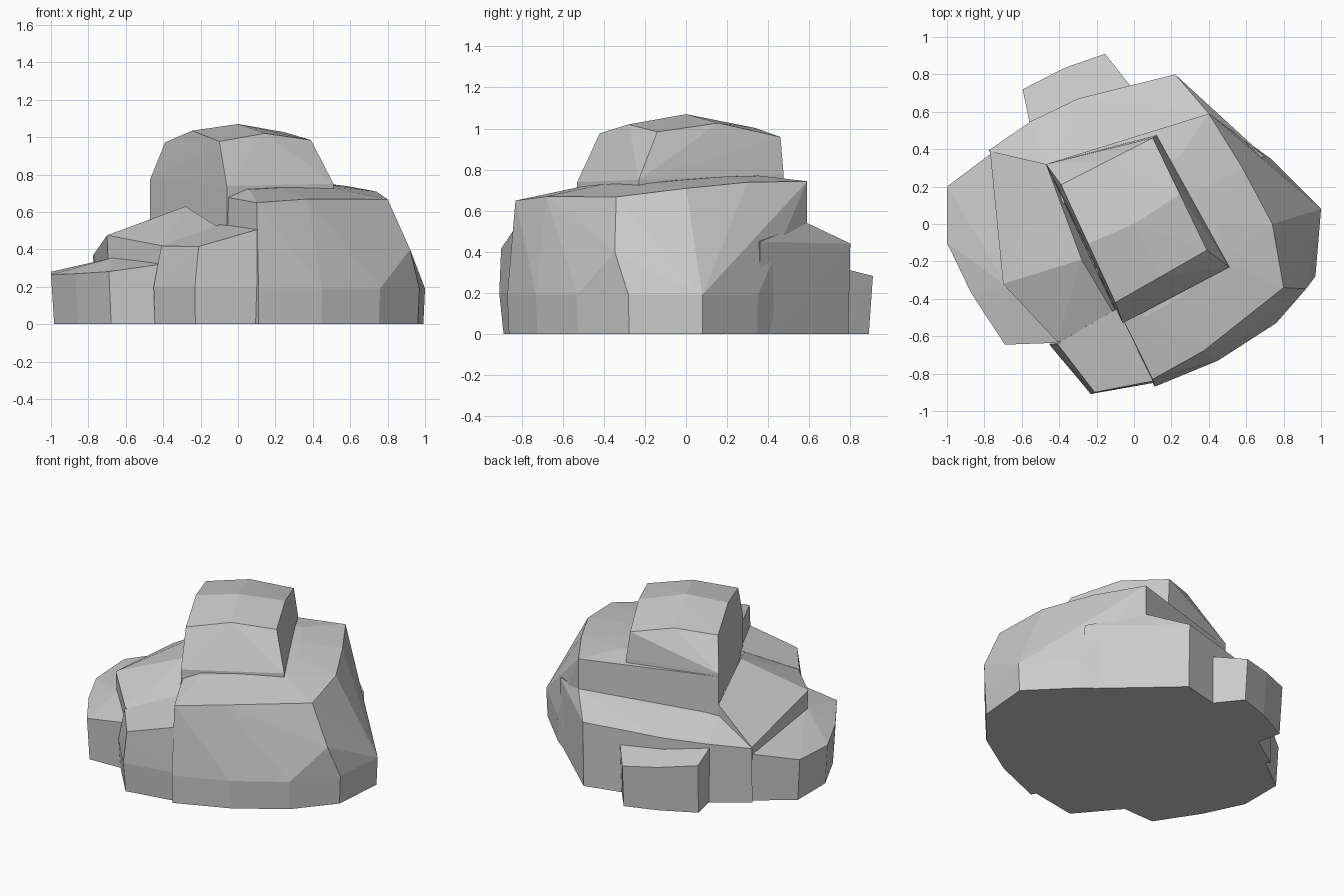
import bpy, bmesh

if "Cube" in bpy.data.objects:
    bpy.data.objects.remove(bpy.data.objects["Cube"])

parts = []


def slope(outline, h, sx=0, sy=0, dome=0):
    """Lift a plan outline onto a tilted or domed top surface."""
    return [(x, y, h + sx * x + sy * y - dome * (x * x + y * y)) for x, y in outline]


def flare(points, sx, sy, z):
    """Copy of a ring scaled about the middle and set at height z."""
    return [(p[0] * sx, p[1] * sy, z) for p in points]


def with_midpoints(ring):
    """Add the middle of every side to a ring."""
    mids = [((a[0] + b[0]) / 2, (a[1] + b[1]) / 2)
            for a, b in zip(ring, ring[1:] + ring[:1])]
    return ring + mids


def chunk(name, points):
    """Faceted convex stone chunk; grounded points reach a little below z = 0."""
    sink = 0.02 + 0.013 * len(parts)
    bm = bmesh.new()
    for x, y, z in points:
        bm.verts.new((x, y, z if z > 0 else -sink))
    res = bmesh.ops.convex_hull(bm, input=bm.verts[:])
    junk = {v for v in res["geom_interior"] + res["geom_unused"]
            if isinstance(v, bmesh.types.BMVert) and v.is_valid}
    bmesh.ops.delete(bm, geom=list(junk), context='VERTS')
    bmesh.ops.recalc_face_normals(bm, faces=bm.faces[:])
    mesh = bpy.data.meshes.new(name)
    bm.to_mesh(mesh)
    bm.free()
    ob = bpy.data.objects.new(name, mesh)
    bpy.context.collection.objects.link(ob)
    parts.append(ob)


# Large right-hand shoulder with a domed top and a spreading skirt
plan = [(.10, -.83), (.37, -.68), (.80, -.34), (.74, 0), (.58, .30), (.40, .59), (-.47, .32)]
inner = [(x * .6, y * .6) for x, y in plan]
skirt = [(.11, -.87), (.45, -.73), (.76, -.53), (.97, -.28), (1, .08), (.73, .35)]
chunk("layered_rock", slope(plan + inner, .775, 0, .05, .12)
      + flare(plan[:5], 1.15, 1.02, .40) + flare(skirt, 1, 1, .19)
      + flare(skirt, .99, .99, 0) + flare(plan[5:], 1, 1, 0))

# Tower: domed square top over a wider foot
plan = with_midpoints([(-.39, .21), (-.10, -.42), (.39, -.14), (.10, .46)])
foot = [(-.47, .32), (-.06, -.53), (.51, -.23), (.12, .475)]
chunk("tower", slope(plan + [(0, 0)], 1.07, dome=.5)
      + slope(foot, .76, 0, .04) + flare(foot, 1, 1, .5))

# Low ledge on the left
plan = [(-1, .20), (-1, -.10), (-.87, -.37), (-.69, -.645), (-.41, -.635), (-.1, -.1), (-.76, .38)]
chunk("left_ledge", slope(plan, .41, .14, .05) + [(-.67, -.34, .355)]
      + flare(plan, .98, .98, 0))

# Front chunk
plan = [(.10, -.84), (-.21, -.90), (-.41, -.64), (0, -.4)]
chunk("front_chunk", slope(plan, .648, .25, .2)
      + flare(plan, 1.1, 1.01, .2) + flare(plan, 1.08, .98, 0))

# Ridged step left of the tower
top = [(-.70, -.32, .475), (-.28, -.19, .63), (-.41, -.63, .42),
       (-.03, -.61, .47), (-.77, .39, .375), (-.47, .32, .56)]
chunk("left_step", top + flare(top, .98, .98, .1))

# Back step
top = [(.40, .59, .54), (.22, .80, .44), (-.30, .67, .42), (-.55, .55, .40),
       (-.775, .395, .37), (-.42, .10, .56), (.70, .36, .45)]
chunk("back_step", top + flare(top, 1, .985, 0))

# Small block at the back
plan = [(-.595, .72), (-.37, .835), (-.155, .91), (-.02, .74), (-.55, .50)]
chunk("back_block", slope(plan, .51, 0, -.25) + flare(plan, .98, .97, 0))

# Fuse the chunks into one stone
rock = parts.pop(0)
bpy.context.view_layer.objects.active = rock
for p in parts:
    mod = rock.modifiers.new("union", 'BOOLEAN')
    mod.operation = 'UNION'
    mod.solver = 'EXACT'
    mod.object = p
    bpy.ops.object.modifier_apply(modifier=mod.name)
for p in parts:
    bpy.data.objects.remove(p)

# Trim flat at ground level and close the underside
bm = bmesh.new()
bm.from_mesh(rock.data)
bmesh.ops.bisect_plane(bm, geom=bm.verts[:] + bm.edges[:] + bm.faces[:],
                       plane_co=(0, 0, 0), plane_no=(0, 0, 1), clear_inner=True)
bmesh.ops.remove_doubles(bm, verts=bm.verts[:], dist=0.0005)
bmesh.ops.holes_fill(bm, edges=[e for e in bm.edges if e.is_boundary], sides=0)
bmesh.ops.recalc_face_normals(bm, faces=bm.faces[:])
for f in bm.faces:
    f.smooth = False
bm.to_mesh(rock.data)
bm.free()
